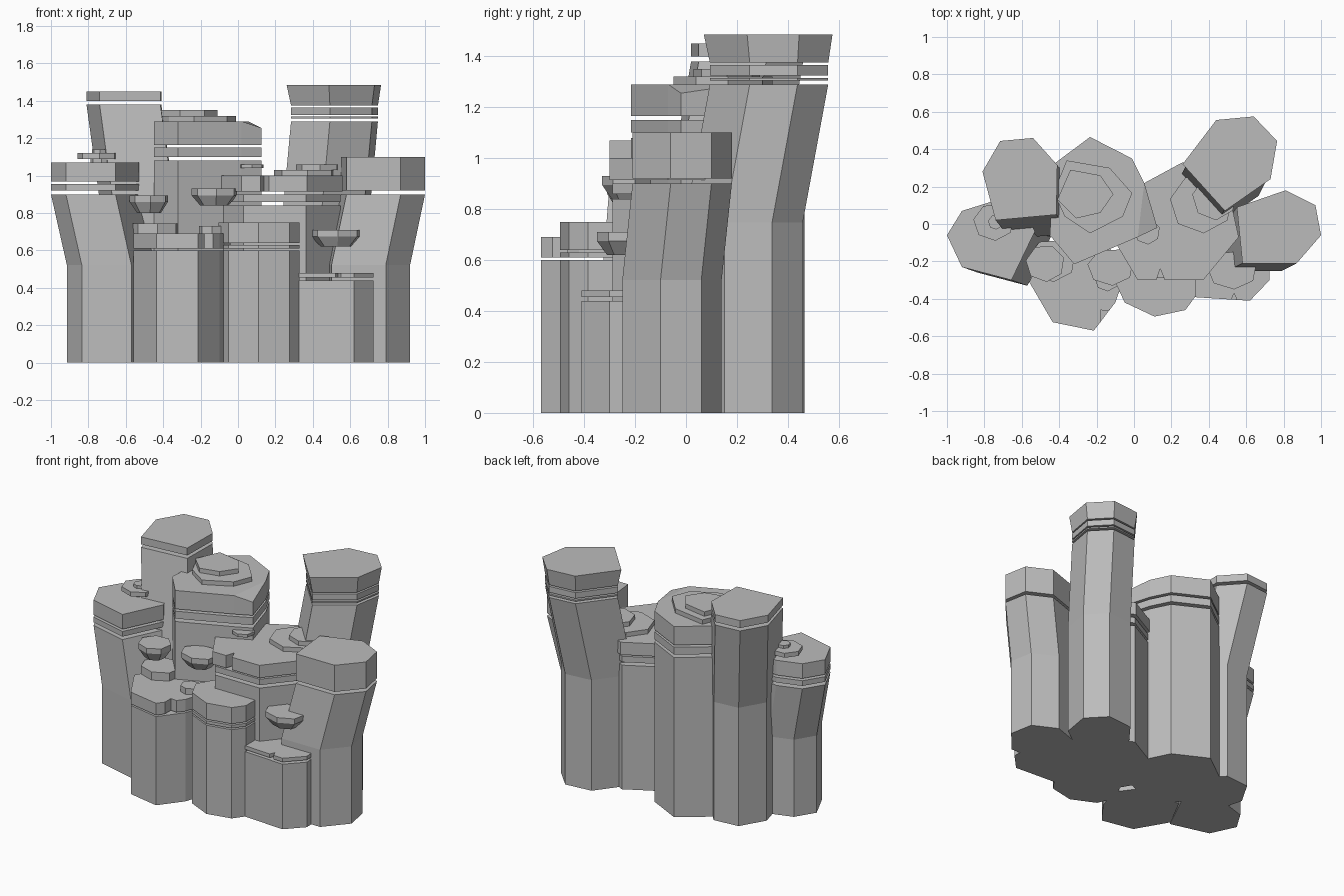
import bpy, bmesh, math
from mathutils import Vector

cube = bpy.data.objects.get("Cube")
if cube:
    bpy.data.objects.remove(cube, do_unlink=True)

stone = bpy.data.materials.new("grey_stone")
stone.use_nodes = True
stone.diffuse_color = (0.5, 0.5, 0.5, 1)
stone.node_tree.nodes["Principled BSDF"].inputs["Base Color"].default_value = (0.5, 0.5, 0.5, 1)


def transformed(outline, scale=1.0, shift=(0, 0)):
    """Scale an outline about its middle, then move it."""
    points = [Vector(p) for p in outline]
    middle = sum(points, Vector((0, 0))) / len(points)
    return [middle + (p - middle) * scale + Vector(shift) for p in points]


def loft(name, rings, chipped_corner=None):
    """Closed solid through (outline, height) rings of equal point count."""
    bm = bmesh.new()
    loops = [[bm.verts.new((p[0], p[1], z)) for p in outline] for outline, z in rings]
    count = len(loops[0])
    bm.faces.new(loops[0])
    bm.faces.new(loops[-1])
    for low, high in zip(loops, loops[1:]):
        for i in range(count):
            j = (i + 1) % count
            bm.faces.new((low[i], low[j], high[j], high[i]))
    if chipped_corner is not None:
        top = loops[-1]
        bmesh.ops.connect_verts(bm, verts=[top[chipped_corner - 1], top[chipped_corner + 1]])
        top[chipped_corner].co.z -= 0.035
    bmesh.ops.recalc_face_normals(bm, faces=bm.faces)
    mesh = bpy.data.meshes.new(name)
    bm.to_mesh(mesh)
    bm.free()
    mesh.materials.append(stone)
    obj = bpy.data.objects.new(name, mesh)
    bpy.context.collection.objects.link(obj)
    return obj


def pillar(name, outline, top, layers, lean=(0, 0), scale=1.0, flare=1.0,
           notch=None, chip=None):
    """Shaft (bent part way up if leaning) with separate layers; the last is the cap."""
    shaft = transformed(outline, scale)
    foot = transformed(shaft, 1, (-lean[0], -lean[1]))
    rings = [(foot, 0), (shaft, top)]
    if any(lean):
        rings.insert(1, (foot, top * 0.58))
    loft(name + "_shaft", rings)
    for bottom, height in layers[:-1]:
        loft(name + "_slab", [(shaft, bottom), (shaft, height)])
    cap = list(outline)
    if notch:
        cap[notch[0]:notch[0]] = notch[1]
    bottom, height = layers[-1]
    loft(name + "_cap", [(transformed(cap, flare), bottom), (cap, height)], chip)


def oval(x0, x1, y0, y1, sides=7, turn=0.3):
    """Polygon filling the given rectangle."""
    return [((x0 + x1) / 2 + (x1 - x0) / 2 * math.cos(turn + math.tau * i / sides),
             (y0 + y1) / 2 + (y1 - y0) / 2 * math.sin(turn + math.tau * i / sides))
            for i in range(sides)]


def disc(name, outline, bottom, top):
    loft(name, [(outline, bottom), (outline, top)])


def ledge(name, outline, bottom, top):
    """Hanging shelf with a tapered underside."""
    rim = top - 0.035
    loft(name, [(transformed(outline, 0.62), bottom), (outline, rim), (outline, top)])


# Leaning outer towers
pillar("right_tower",
       [(.81, .18), (.97, .10), (1, -.06), (.87, -.21), (.58, -.21), (.55, .09)],
       .90, [(.92, 1.10)], lean=(.08, .04))
pillar("left_tower",
       [(-1, -.06), (-.92, .07), (-.76, .12), (-.58, .08), (-.53, -.04),
        (-.655, -.30), (-.92, -.23)],
       .90, [(.92, .955), (.97, 1.07)], lean=(-.085, .03))
pillar("back_right_tower",
       [(.26, .32), (.44, .556), (.64, .575), (.765, .444), (.73, .24), (.486, .07)],
       1.29, [(1.305, 1.315), (1.325, 1.365), (1.375, 1.485)],
       lean=(.05, .10), scale=.92, flare=.92)
pillar("back_left_tower",
       [(-.81, .28), (-.715, .444), (-.54, .46), (-.41, .315), (-.415, .05), (-.74, .02)],
       1.38, [(1.40, 1.45)], lean=(-.08, .10))

# Upright inner pillars
pillar("central_pillar",
       [(-.235, .465), (-.01, .35), (.055, .22), (.125, -.02), (.02, -.07),
        (-.32, -.215), (-.45, -.06), (-.43, .32)],
       1.08, [(1.10, 1.15), (1.165, 1.29)], chip=3)
pillar("middle_right_pillar",
       [(.37, -.30), (.02, -.30), (-.105, -.09), (.02, .20), (.26, .33),
        (.50, .20), (.56, -.07)],
       .84, [(.86, .90), (.915, 1)], scale=.96,
       notch=(1, [(.165, -.30), (.14, -.24), (.12, -.30)]))
pillar("front_left_pillar",
       [(-.56, -.31), (-.435, -.525), (-.215, -.57), (-.10, -.42), (-.04, -.25),
        (-.15, -.1), (-.45, -.1)],
       .60, [(.61, .69)],
       notch=(3, [(-.18, -.525), (-.18, -.46), (-.135, -.465)]))
pillar("front_middle_pillar",
       [(.33, -.385), (.275, -.46), (.11, -.495), (-.05, -.42), (-.105, -.30),
        (0, -.12), (.28, -.12), (.33, -.25)],
       .60, [(.61, .63), (.64, .75)])
pillar("front_right_pillar",
       [(.31, -.39), (.62, -.41), (.725, -.30), (.72, -.15), (.5, -.02), (.33, -.1)],
       .44, [(.455, .48)],
       notch=(1, [(.52, -.404), (.535, -.37), (.55, -.406)]))

# Flat stacked stones on the tops
disc("central_lower_stone",
     [(-.36, .34), (-.13, .30), (-.01, .165), (-.06, .04), (-.235, -.05),
      (-.37, .04), (-.43, .17)], 1.285, 1.32)
disc("central_upper_stone",
     [(-.34, .29), (-.18, .26), (-.11, .16), (-.18, .06), (-.31, .03), (-.41, .13)],
     1.315, 1.35)
disc("left_lower_stone", oval(-.79, -.68, -.04, .05), 1.06, 1.09)
disc("left_middle_stone", oval(-.86, -.64, -.09, .11), 1.09, 1.12)
disc("left_upper_stone", oval(-.78, -.70, -.03, .05), 1.12, 1.14)
disc("middle_right_lower_stone", oval(.19, .53, -.05, .27), .99, 1.03)
disc("middle_right_upper_stone", oval(.31, .55, .02, .26), 1.03, 1.06)
disc("middle_right_small_stone", oval(0, .14, -.11, .03), 1.04, 1.06)
disc("front_left_stone", oval(-.57, -.31, -.31, -.08), .68, .745)
disc("front_left_small_stone", oval(-.21, -.08, -.36, -.24), .68, .73)

# Hanging ledges on the front
ledge("right_ledge", oval(.39, .66, -.35, -.14), .62, .71)
ledge("middle_ledge", oval(-.25, 0, -.33, -.13), .84, .93)
ledge("left_ledge", oval(-.58, -.37, -.31, -.11), .80, .895)
